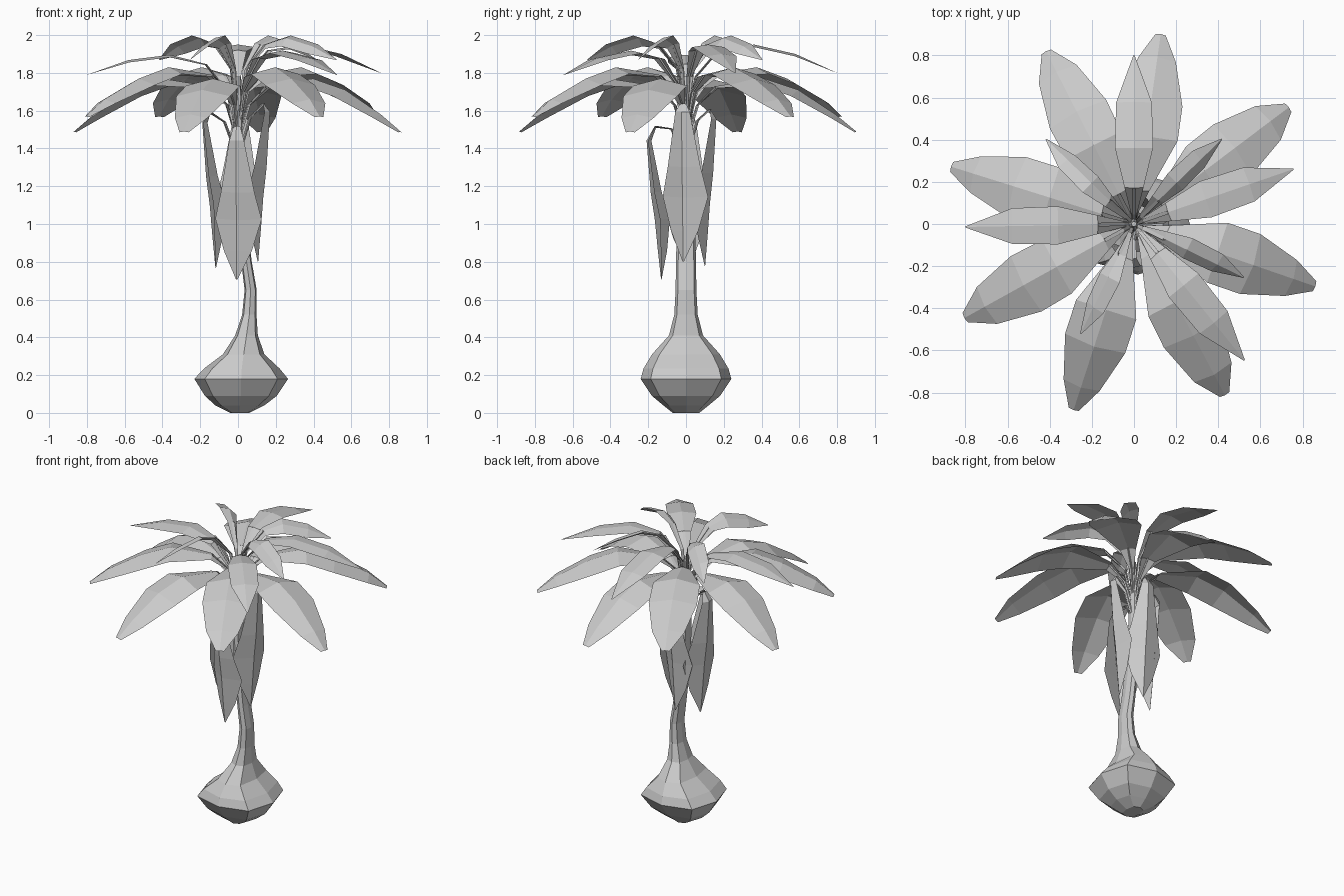
import bpy, bmesh
from math import sin, cos, pi, radians
from mathutils import Vector

cube = bpy.data.objects.get("Cube")
if cube:
    bpy.data.objects.remove(cube)

mat = bpy.data.materials.new("pale grey")
mat.use_nodes = True
grey = (0.6, 0.6, 0.6, 1)
mat.diffuse_color = grey
mat.node_tree.nodes["Principled BSDF"].inputs["Base Color"].default_value = grey


def finish(bm, name):
    mesh = bpy.data.meshes.new(name)
    bm.to_mesh(mesh)
    bm.free()
    mesh.materials.append(mat)
    bpy.context.collection.objects.link(bpy.data.objects.new(name, mesh))


def loft(bm, rings, closed):
    """Bridge successive rows of vertices with quads."""
    for a, b in zip(rings, rings[1:]):
        n = len(a)
        for i in range(n if closed else n - 1):
            j = (i + 1) % n
            bm.faces.new((a[i], a[j], b[j], b[i]))


def trunk(rows, sides=8):
    """Octagonal loft, slightly fuller on the diagonals."""
    bm = bmesh.new()
    rings = []
    for x, z, rx, ry in rows:
        ring = []
        for i in range(sides):
            a = 2 * pi * i / sides
            full = 1.1 if i % 2 else 1.0
            ring.append(bm.verts.new((x + rx * full * cos(a), ry * full * sin(a), z)))
        rings.append(ring)
    loft(bm, rings, True)
    bm.faces.new(rings[0][::-1])
    bm.faces.new(rings[-1])
    finish(bm, "bulb_and_trunk")


def leaf(name, path, fold, roll, angle, reach=1.0, drop=0.0, lift=0.0):
    """Folded blade; path rows are distance out, height, half width."""
    bm = bmesh.new()
    a = radians(angle)
    out = Vector((cos(a), sin(a), 0))
    side = Vector((-sin(a), cos(a), 0))
    up = Vector((0, 0, 1))
    spine = [out * r * reach + up * (z + lift - drop * r) for r, z, w in path]
    rings = []
    for i, (r, z, w) in enumerate(path):
        tangent = (spine[min(i + 1, len(spine) - 1)] - spine[max(i - 1, 0)]).normalized()
        normal = tangent.cross(side)
        across = side * cos(roll) + normal * sin(roll)
        over = normal * cos(roll) - side * sin(roll)
        rings.append([bm.verts.new(spine[i] + across * w * s - over * w * fold * abs(s))
                      for s in (1, 0, -1)])
    loft(bm, rings, False)
    # Thin three-sided stalk under the base of the blade
    corners = [2 * pi * k / 3 for k in range(3)]
    stalk = [[bm.verts.new(p + (out * cos(t) + side * sin(t)) * 0.01) for t in corners]
             for p in spine[:3]]
    loft(bm, stalk, True)
    finish(bm, name)


# Swollen base running into a thin leaning trunk: x, z, x radius, y radius
trunk([(0.01, 0.0, 0.05, 0.07), (0.01, 0.04, 0.13, 0.12), (0.015, 0.09, 0.19, 0.18),
       (0.017, 0.18, 0.248, 0.24), (0.02, 0.235, 0.2, 0.225), (0.03, 0.31, 0.11, 0.18),
       (0.045, 0.41, 0.06, 0.09), (0.06, 0.52, 0.038, 0.062), (0.067, 0.65, 0.032, 0.055),
       (0.045, 0.8, 0.028, 0.053), (0.02, 1.0, 0.028, 0.048), (0, 1.3, 0.026, 0.042),
       (0, 1.55, 0.024, 0.032), (0, 1.78, 0.012, 0.012)])

low = [(0.02, 1.5, 0.01), (0.06, 1.63, 0.015), (0.16, 1.73, 0.05), (0.42, 1.77, 0.15),
       (0.6, 1.71, 0.15), (0.8, 1.58, 0.09), (0.91, 1.49, 0.025)]
middle = [(0.02, 1.55, 0.01), (0.06, 1.7, 0.015), (0.16, 1.79, 0.05), (0.42, 1.83, 0.145),
          (0.6, 1.77, 0.15), (0.81, 1.66, 0.1), (0.92, 1.57, 0.025)]
upper = [(0.02, 1.6, 0.01), (0.05, 1.78, 0.015), (0.17, 1.92, 0.045), (0.36, 1.95, 0.09),
         (0.58, 1.9, 0.085), (0.8, 1.8, 0.003)]
crown = [(0.02, 1.65, 0.008), (0.05, 1.82, 0.012), (0.16, 1.95, 0.035), (0.28, 1.985, 0.06),
         (0.44, 1.94, 0.055), (0.58, 1.87, 0.003)]
hanging = [(0.02, 1.4, 0.01), (0.07, 1.52, 0.012), (0.15, 1.55, 0.02), (0.19, 1.48, 0.04),
           (0.17, 1.2, 0.09), (0.15, 1.05, 0.125), (0.135, 0.88, 0.075), (0.12, 0.73, 0.004)]

# Tiers: path, fold, roll, then angle, reach, drop and lift of each leaf
tiers = {
    "low_leaf": (low, 0.25, 0, [(-19,), (82,), (162.6,), (-108, 1.02)]),
    "middle_leaf": (middle, 0.25, 0, [(-62,), (37,), (117,), (-151,)]),
    "upper_leaf": (upper, 0.15, 0, [(19,), (90,), (181, 1, -0.1, -0.09),
                                    (-51, 1.04, -0.05, -0.05)]),
    "crown_leaf": (crown, 0.3, 0.5, [(-26,), (44,), (136,), (-116,)]),
    "hanging_leaf": (hanging, 0.45, 0.15, [(-93, 1.1, 0.2), (-8, 0.9, -0.6),
                                           (84, 0.85, -0.4), (174, 1, -0.3)]),
}
for name, (path, fold, roll, spots) in tiers.items():
    for n, spot in enumerate(spots, 1):
        leaf(f"{name}_{n}", path, fold, roll, *spot)
